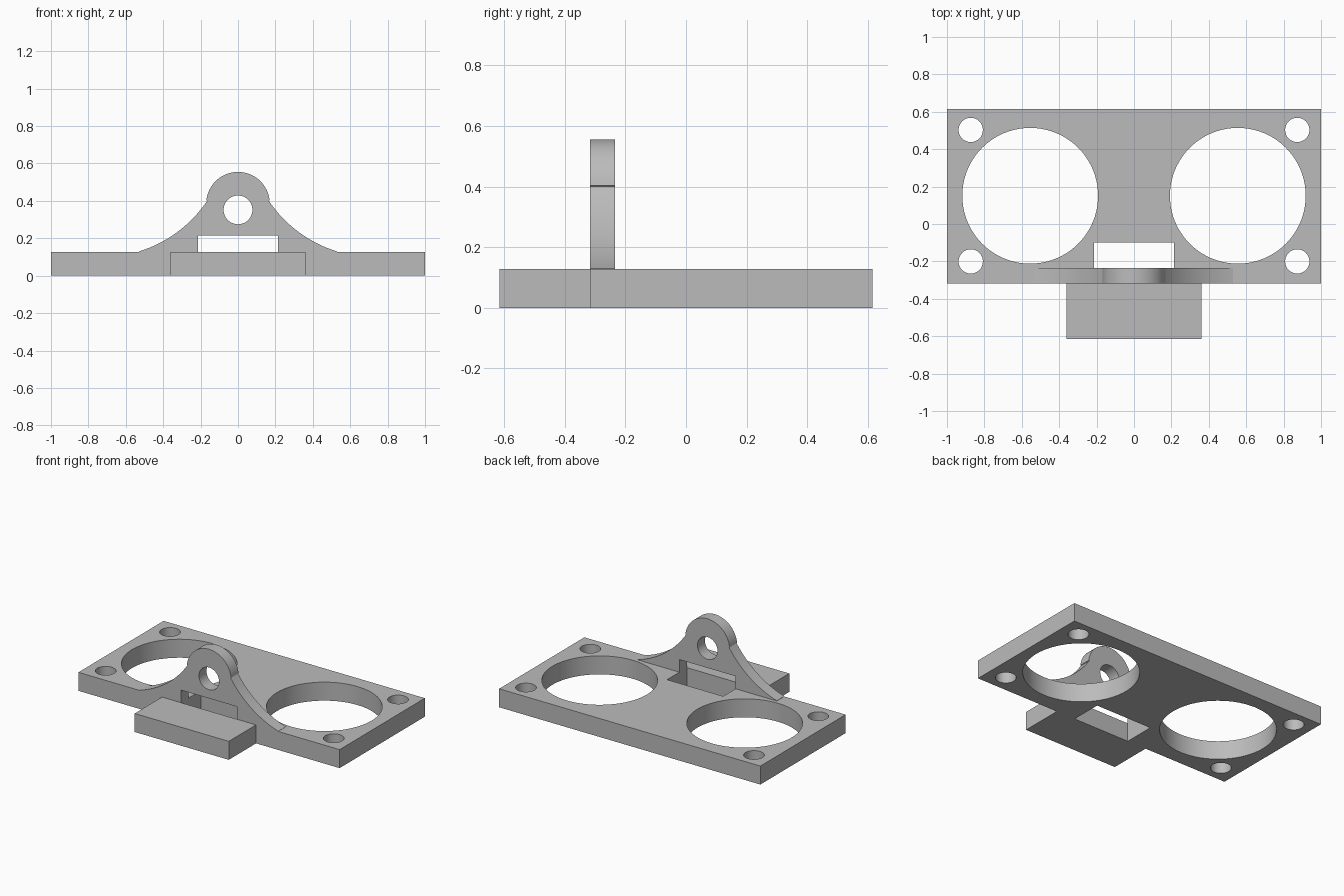
import bpy, bmesh, math
from mathutils import Vector

cube = bpy.data.objects.get("Cube")
if cube:
    bpy.data.objects.remove(cube, do_unlink=True)

THICK = 0.128                     # plate thickness
FRONT, BACK = -0.317, 0.615       # plate edges in y
SLOT = 0.215                      # half width of the slot

grey = bpy.data.materials.new("grey")
grey.use_nodes = True
grey.diffuse_color = (0.5, 0.5, 0.5, 1)
grey.node_tree.nodes["Principled BSDF"].inputs["Base Color"].default_value = grey.diffuse_color


def prism(name, outline, offset):
    """Closed solid swept from a planar outline of 3D points."""
    bm = bmesh.new()
    face = bm.faces.new([bm.verts.new(p) for p in outline])
    swept = bmesh.ops.extrude_face_region(bm, geom=[face])["geom"]
    verts = [v for v in swept if isinstance(v, bmesh.types.BMVert)]
    bmesh.ops.translate(bm, verts=verts, vec=Vector(offset))
    bmesh.ops.recalc_face_normals(bm, faces=bm.faces)
    mesh = bpy.data.meshes.new(name)
    bm.to_mesh(mesh)
    bm.free()
    mesh.materials.append(grey)
    obj = bpy.data.objects.new(name, mesh)
    bpy.context.collection.objects.link(obj)
    return obj


def box(name, half_x, y0, y1, z0, z1):
    outline = [(-half_x, y0, z0), (half_x, y0, z0), (half_x, y1, z0), (-half_x, y1, z0)]
    return prism(name, outline, (0, 0, z1 - z0))


def arc(cx, cy, r, start, end, steps):
    angles = [math.radians(start + (end - start) * i / steps) for i in range(steps + 1)]
    return [(cx + r * math.cos(a), cy + r * math.sin(a)) for a in angles]


def combine(body, other, operation):
    """Apply a boolean to the body and drop the other solid."""
    mod = body.modifiers.new("join", "BOOLEAN")
    mod.operation, mod.solver, mod.object = operation, "EXACT", other
    bpy.context.view_layer.objects.active = body
    bpy.ops.object.modifier_apply(modifier=mod.name)
    bpy.data.objects.remove(other, do_unlink=True)


# Flat base plate
plate = box("mounting_plate", 1, FRONT, BACK, 0, THICK)

# Upright pivot bracket: rounded top, concave flanks, buried foot
flank = arc(0.729, 0.78, 0.68, 253, 214, 16)
crown = arc(0, 0.385, 0.17, 6, 174, 32)
mirrored = [(-x, z) for x, z in reversed(flank)]
profile = [(0.53, 0.05)] + flank + crown + mirrored + [(-0.53, 0.05)]
bracket = prism("pivot_bracket", [(x, FRONT, z) for x, z in profile], (0, 0.082, 0))
combine(plate, bracket, "UNION")

# Slot through the plate and the foot of the bracket
combine(plate, box("slot_cutter", SLOT, -0.4, -0.1, -0.1, 0.215), "DIFFERENCE")

# Pivot hole
ring = arc(0, 0.352, 0.077, 0, 360, 40)[:-1]
combine(plate, prism("pivot_cutter", [(x, -0.5, z) for x, z in ring], (0, 0.4, 0)), "DIFFERENCE")

# Two large round openings and four screw holes
for side in (-1, 1):
    for x, y, r, n in ((0.555, 0.151, 0.363, 80), (0.873, 0.503, 0.065, 32), (0.873, -0.2, 0.065, 32)):
        ring = arc(side * x, y, r, 0, 360, n)[:-1]
        cutter = prism("hole_cutter", [(px, py, -0.1) for px, py in ring], (0, 0, 0.35))
        combine(plate, cutter, "DIFFERENCE")

# Front tab closing the slot
combine(plate, box("front_tab", 0.36, -0.615, FRONT, 0, THICK), "UNION")

bpy.ops.object.select_all(action="DESELECT")
plate.select_set(True)
bpy.context.view_layer.objects.active = plate
bpy.ops.object.shade_smooth_by_angle(angle=math.radians(20))
